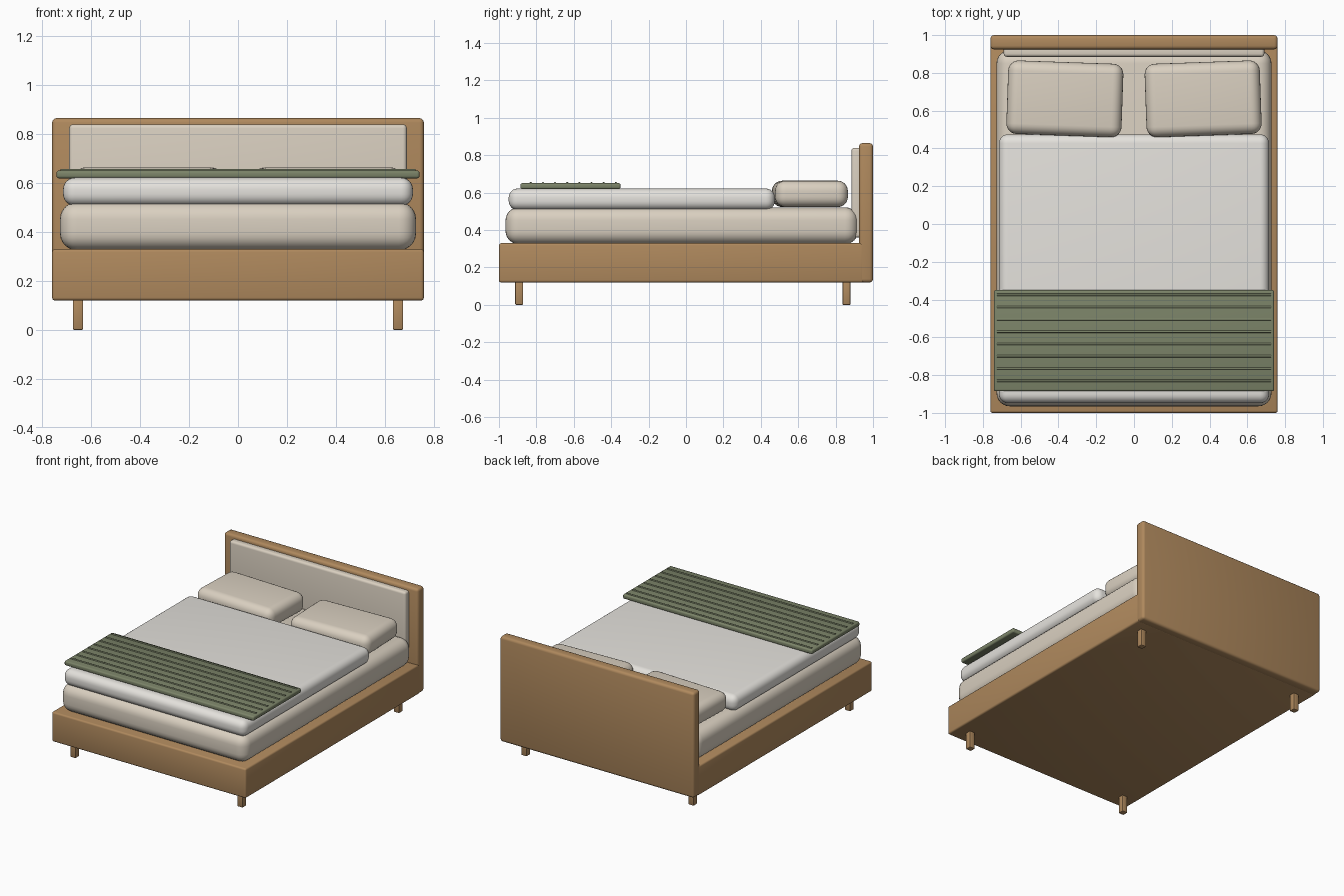
import bpy, math

if "Cube" in bpy.data.objects:
    bpy.data.objects.remove(bpy.data.objects["Cube"])


def material(name, rgb):
    m = bpy.data.materials.new(name)
    m.diffuse_color = (*rgb, 1)
    m.use_nodes = True
    m.node_tree.nodes["Principled BSDF"].inputs["Base Color"].default_value = m.diffuse_color
    return m


WOOD = material("wood", (0.43, 0.25, 0.11))
CREAM = material("cream_fabric", (0.70, 0.63, 0.53))
WHITE = material("white_linen", (0.78, 0.76, 0.72))
GREEN = material("green_wool", (0.20, 0.23, 0.14))


def finish(ob, name, mat):
    ob.name = name
    ob.data.materials.append(mat)
    bpy.ops.object.shade_smooth_by_angle(angle=math.radians(40))
    return ob


def rounded_box(name, x, y, z, radius, segments, mat, turn=0):
    """Box spanning the (min, max) pairs, with rounded edges."""
    spans = (x, y, z)
    bpy.ops.mesh.primitive_cube_add(size=1, location=[(a + b) / 2 for a, b in spans])
    ob = bpy.context.object
    ob.scale = [b - a for a, b in spans]
    bpy.ops.object.transform_apply(location=False, rotation=False, scale=True)
    ob.rotation_euler.z = math.radians(turn)
    bevel = ob.modifiers.new("rounding", 'BEVEL')
    bevel.width = radius
    bevel.segments = segments
    bevel.limit_method = 'NONE'
    bpy.ops.object.modifier_apply(modifier=bevel.name)
    return finish(ob, name, mat)


# Wooden frame
rounded_box("bed_base", (-0.76, 0.76), (-1.0, 0.95), (0.12, 0.33), 0.012, 3, WOOD)
rounded_box("headboard", (-0.76, 0.76), (0.925, 1.0), (0.12, 0.865), 0.018, 3, WOOD)

# Four short legs
for side, sx in (("left", -1), ("right", 1)):
    for end, cy in (("front", -0.892), ("back", 0.858)):
        cx = sx * 0.654
        rounded_box(f"{end}_{side}_leg", (cx - 0.021, cx + 0.021),
                    (cy - 0.021, cy + 0.021), (0.0, 0.13), 0.005, 2, WOOD)

# Upholstered headboard panel
rounded_box("headboard_panel", (-0.69, 0.69), (0.885, 0.94), (0.36, 0.84), 0.016, 4, CREAM)

# Bedding
rounded_box("mattress", (-0.728, 0.728), (-0.965, 0.92), (0.325, 0.522), 0.07, 6, CREAM)
rounded_box("duvet", (-0.715, 0.715), (-0.948, 0.475), (0.507, 0.622), 0.048, 6, WHITE)

# Two pillows, slightly turned towards each other
for side, sx in (("left", -1), ("right", 1)):
    cx = sx * 0.366
    rounded_box(f"{side}_pillow", (cx - 0.305, cx + 0.305), (0.468, 0.857),
                (0.523, 0.664), 0.055, 6, CREAM, turn=sx * 2)

# Folded throw with raised ribs
rounded_box("throw_blanket", (-0.742, 0.742), (-0.885, -0.35), (0.619, 0.651), 0.01, 3, GREEN)
for i in range(8):
    bpy.ops.mesh.primitive_cylinder_add(vertices=12, radius=0.006, depth=1.45,
                                        location=(0, -0.83 + i * 0.065, 0.651),
                                        rotation=(0, math.pi / 2, 0))
    finish(bpy.context.object, f"throw_rib_{i + 1}", GREEN)
